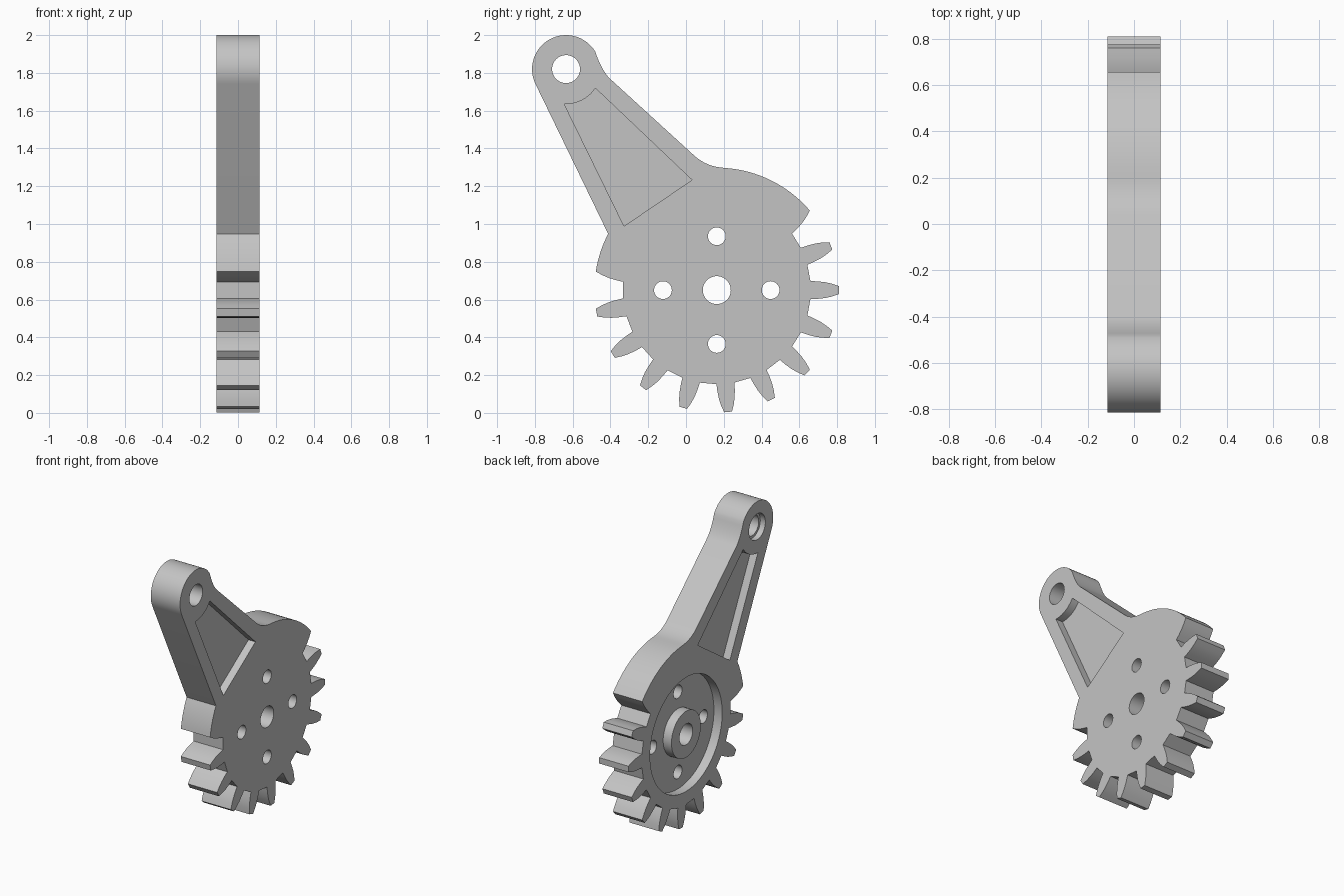
import bpy, bmesh
from math import radians, degrees, cos, sin, pi

cube = bpy.data.objects.get("Cube")
if cube:
    bpy.data.objects.remove(cube, do_unlink=True)

HALF = 0.115             # half of the plate thickness
GEAR = (0.163, 0.65)     # gear centre (y, z)
PIN = (-0.635, 1.82)     # arm pin centre (y, z)
TIP = 0.648
PITCH = 360 / 17
FLANK = [(0.498, 0.048), (0.535, 0.0465), (0.575, 0.042), (0.61, 0.034), (TIP, 0.021)]

grey = bpy.data.materials.new("light_grey")
grey.use_nodes = True
grey.diffuse_color = (0.55, 0.55, 0.55, 1)
grey.node_tree.nodes["Principled BSDF"].inputs["Base Color"].default_value = grey.diffuse_color


def polar(c, r, deg):
    return (c[0] + r * cos(radians(deg)), c[1] + r * sin(radians(deg)))


def arc(c, r, a, b, n):
    return [polar(c, r, a + (b - a) * i / n) for i in range(n + 1)]


def fillet(a, c, b, n=8):
    ts = [i / n for i in range(n + 1)]
    return [tuple((1 - t) ** 2 * a[k] + 2 * t * (1 - t) * c[k] + t * t * b[k] for k in (0, 1))
            for t in ts]


def flank(index, side):
    """One side of a tooth, root to tip for side -1, tip to root for side +1."""
    pts = [polar(GEAR, r, index * PITCH + side * degrees(w / r)) for r, w in FLANK]
    return pts if side < 0 else pts[::-1]


def prism(name, outline, x0, x1):
    bm = bmesh.new()
    face = bm.faces.new([bm.verts.new((x0, y, z)) for y, z in outline])
    new = bmesh.ops.extrude_face_region(bm, geom=[face])["geom"]
    bmesh.ops.translate(bm, vec=(x1 - x0, 0, 0),
                        verts=[v for v in new if isinstance(v, bmesh.types.BMVert)])
    bmesh.ops.recalc_face_normals(bm, faces=bm.faces)
    mesh = bpy.data.meshes.new(name)
    bm.to_mesh(mesh)
    bm.free()
    mesh.materials.append(grey)
    obj = bpy.data.objects.new(name, mesh)
    bpy.context.collection.objects.link(obj)
    return obj


def disc(name, c, r, x0, x1, n=48):
    return prism(name, [polar(c, r, 360 * i / n) for i in range(n)], x0, x1)


def carve(obj, cutters):
    """Subtract the cutters, bake the result and remove them."""
    for cutter in cutters:
        cutter.hide_render = True
        mod = obj.modifiers.new("cut", "BOOLEAN")
        mod.operation, mod.solver, mod.object = "DIFFERENCE", "EXACT", cutter
    bpy.context.view_layer.update()
    graph = bpy.context.evaluated_depsgraph_get()
    mesh = bpy.data.meshes.new_from_object(obj.evaluated_get(graph))
    obj.modifiers.clear()
    obj.data = mesh
    for cutter in cutters:
        bpy.data.objects.remove(cutter, do_unlink=True)


# Outline: toothed part, full-radius sector, then the arm
outline = flank(8, 1)
for tooth in range(9, 19):
    outline += flank(tooth, -1) + flank(tooth, 1)
outline += flank(19, -1)
outline += arc(GEAR, TIP, 43, 85, 16)
outline += fillet((0.206, 1.297), (0.11, 1.302), (0.045, 1.361))
outline += fillet((-0.40, 1.767), (-0.445, 1.808), polar(PIN, 0.18, 31))[:-1]
outline += arc(PIN, 0.18, 31, 206, 32)
outline += arc(GEAR, TIP, 152.6, 169, 8)
gear_arm = prism("gear_arm", outline, -HALF, HALF)

# Pockets on both arm faces, recess on one gear face, and all bores
OUT = HALF + 0.1
pocket = [(-0.328, 0.989), (0.032, 1.233)] + arc(PIN, 0.185, -33, -93, 10)
cutters = [prism("pocket_cutter", pocket, s * 0.06, s * OUT) for s in (-1, 1)]
cutters.append(disc("recess_cutter", GEAR, 0.405, -OUT, -0.05, 72))
cutters.append(disc("pin_bore_cutter", PIN, 0.074, -OUT, OUT))
cutters.append(disc("pin_counterbore_cutter", PIN, 0.092, -OUT, -0.075))
cutters.append(disc("shaft_bore_cutter", GEAR, 0.074, -OUT, OUT))
for i in range(4):
    cutters.append(disc("bolt_hole_cutter", polar(GEAR, 0.285, 90 * i), 0.047, -OUT, OUT, 32))
carve(gear_arm, cutters)

# Raised hub inside the recess
hub = disc("hub", GEAR, 0.165, -HALF, -0.05)
carve(hub, [disc("hub_bore_cutter", GEAR, 0.074, -OUT, OUT)])

# Smooth the curved walls, keep the edges sharp
bpy.ops.object.select_all(action="DESELECT")
for obj in (gear_arm, hub):
    obj.select_set(True)
bpy.context.view_layer.objects.active = gear_arm
bpy.ops.object.shade_smooth_by_angle(angle=pi / 6)
